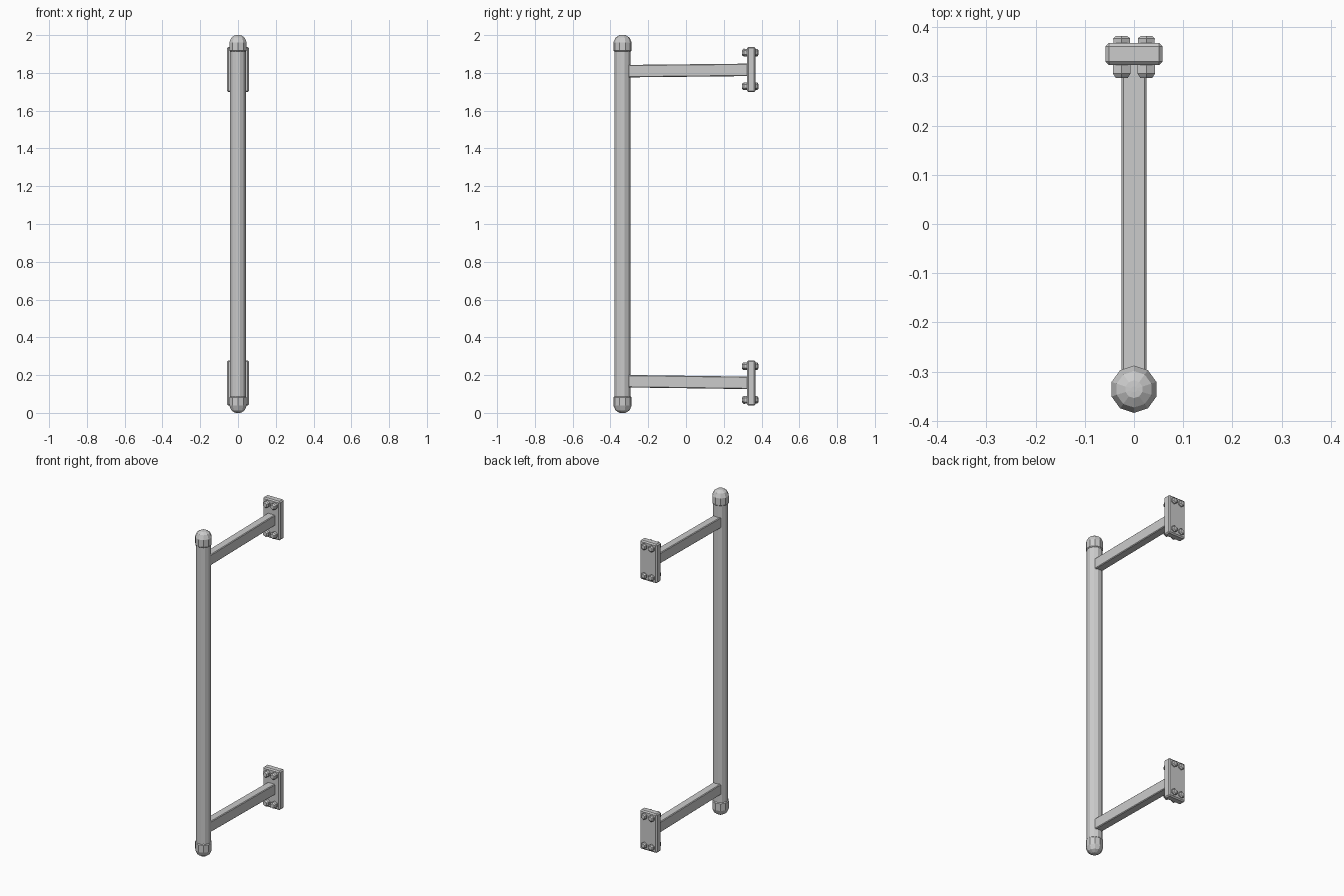
import bpy, bmesh, math
from mathutils import Matrix, Vector

if "Cube" in bpy.data.objects:
    bpy.data.objects.remove(bpy.data.objects["Cube"])


def finish(name, bm):
    bmesh.ops.recalc_face_normals(bm, faces=bm.faces)
    mesh = bpy.data.meshes.new(name)
    bm.to_mesh(mesh)
    bm.free()
    obj = bpy.data.objects.new(name, mesh)
    bpy.context.collection.objects.link(obj)
    return obj


def lathe(name, profile, sides, matrix):
    """Closed faceted solid from (radius, height) rings around local z."""
    bm = bmesh.new()
    rings = []
    for r, h in profile:
        rings.append([bm.verts.new(matrix @ Vector((
            r * math.cos(math.tau * (i + 0.5) / sides),
            r * math.sin(math.tau * (i + 0.5) / sides), h))) for i in range(sides)])
    for a, b in zip(rings, rings[1:]):
        for i in range(sides):
            j = (i + 1) % sides
            bm.faces.new((a[i], a[j], b[j], b[i]))
    bm.faces.new(rings[0])
    bm.faces.new(rings[-1])
    return finish(name, bm)


def bevelled_box(name, lo, hi, bevel, slope=0.0):
    """Box between two corners; slope shifts z at the far (+y) end."""
    bm = bmesh.new()
    bmesh.ops.create_cube(bm, size=1)
    for v in bm.verts:
        far = v.co.y > 0
        v.co = Vector([lo[k] if v.co[k] < 0 else hi[k] for k in range(3)])
        if far:
            v.co.z += slope
    bmesh.ops.bevel(bm, geom=bm.edges[:], offset=bevel, segments=1,
                    affect='EDGES', profile=0.5)
    return finish(name, bm)


POST_Y = -0.336

# Upright grab bar
lathe("grab_bar", [(0.043, 0.06), (0.043, 1.94)], 12,
      Matrix.Translation((0, POST_Y, 0)))

# Domed end caps
cap = [(0.042, 0.088), (0.048, 0.082), (0.048, 0.038), (0.037, 0.013), (0.018, 0.001), (0.006, 0.0)]
for end, z, s in (("bottom", 0, 1), ("top", 2, -1)):
    lathe(end + "_cap", cap, 10,
          Matrix.Translation((0, POST_Y, z)) @ Matrix.Diagonal((1, 1, s, 1)))

# Arms, wall plates and bolts at both ends
bolt = [(0.019, 0.0), (0.020, 0.010), (0.013, 0.0155)]
nut = [(0.020, 0.0), (0.021, 0.018), (0.014, 0.027)]
for end, arm_z, slope, plate_z in (("lower", 0.168, -0.009, 0.158),
                                   ("upper", 1.809, 0.007, 1.818)):
    bevelled_box(end + "_arm", (-0.025, -0.33, arm_z - 0.033),
                 (0.025, 0.33, arm_z + 0.033), 0.004, slope)
    bevelled_box(end + "_wall_plate", (-0.058, 0.323, plate_z - 0.12),
                 (0.058, 0.368, plate_z + 0.12), 0.007)
    for sx in (-1, 1):
        for sz in (-1, 1):
            x, z = sx * 0.025, plate_z + sz * 0.089
            lathe(end + "_bolt_head", bolt, 6,
                  Matrix.Translation((x, 0.367, z)) @ Matrix.Rotation(-math.pi / 2, 4, 'X'))
            lathe(end + "_bolt_nut", nut, 6,
                  Matrix.Translation((x, 0.324, z)) @ Matrix.Rotation(math.pi / 2, 4, 'X'))
